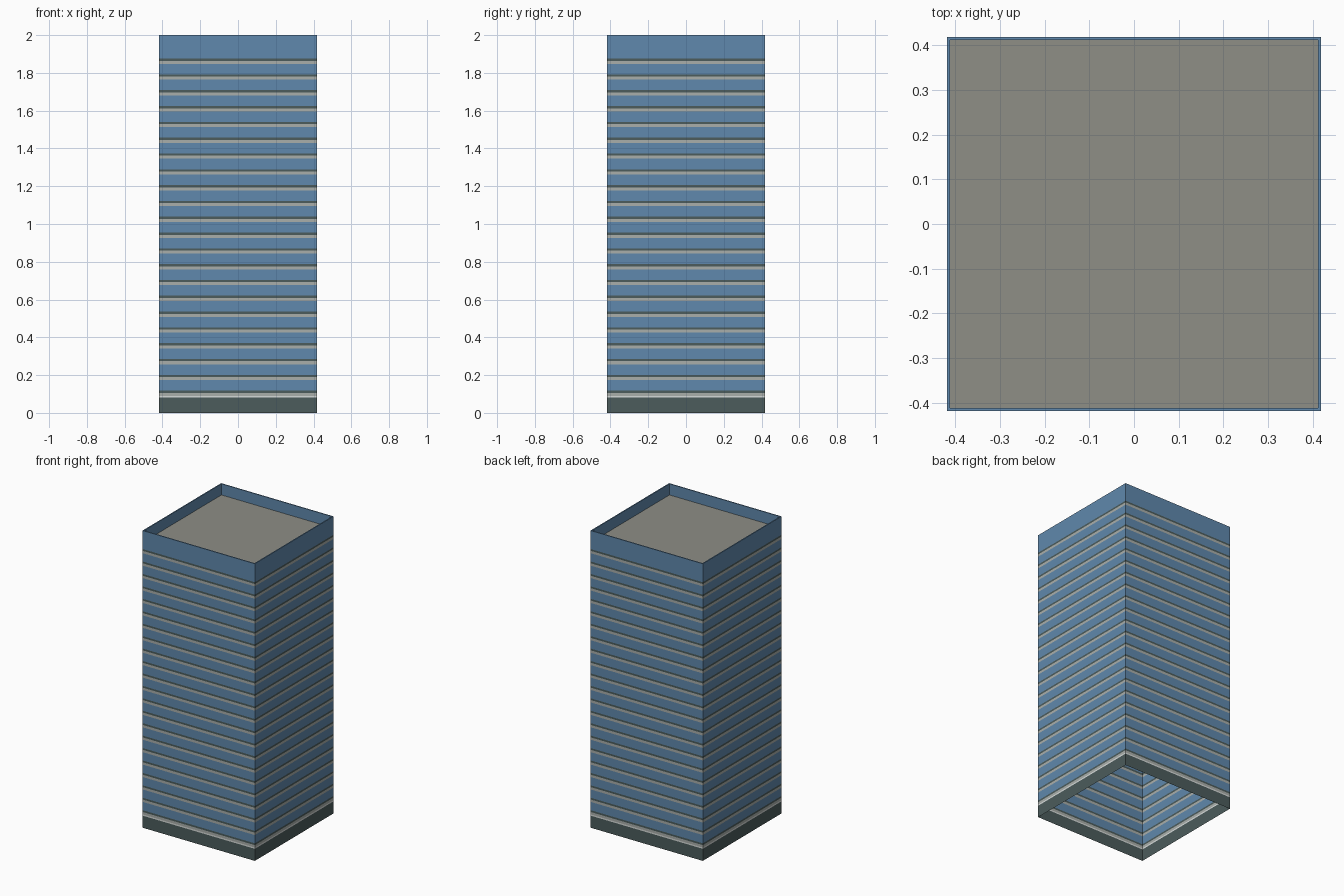
import bpy
import bmesh

cube = bpy.data.objects.get("Cube")
if cube:
    bpy.data.objects.remove(cube, do_unlink=True)


def linear(c):
    c /= 255
    return c / 12.92 if c <= 0.04045 else ((c + 0.055) / 1.055) ** 2.4


def material(name, *rgb):
    col = [linear(c) for c in rgb] + [1]
    m = bpy.data.materials.new(name)
    m.use_nodes = True
    m.diffuse_color = col
    m.node_tree.nodes["Principled BSDF"].inputs["Base Color"].default_value = col
    return m


glass = material("blue glass", 96, 137, 173)
dark = material("dark slate", 76, 92, 92)
sill = material("light grey sill", 170, 175, 171)
trim = material("pale trim", 214, 219, 218)
gravel = material("roof grey", 142, 142, 134)

HALF = 0.418      # half width of the tower
LIP = 0.007       # parapet thickness
FLOOR = 0.0837    # storey height
ROOF = 1.925
FLOORS = 22


def square_shell(name, rings, mats, cap=False):
    """Skin square rings given as (half width, z); one material per strip."""
    bm = bmesh.new()
    loops = [[bm.verts.new((sx * h, sy * h, z))
              for sx, sy in ((-1, -1), (1, -1), (1, 1), (-1, 1))]
             for h, z in rings]
    slots = list(dict.fromkeys(mats))
    for low, high, mat in zip(loops, loops[1:], mats):
        for i in range(4):
            j = (i + 1) % 4
            face = bm.faces.new((low[i], low[j], high[j], high[i]))
            face.material_index = slots.index(mat)
    if cap:
        bm.faces.new(loops[-1]).material_index = slots.index(mats[-1])
    mesh = bpy.data.meshes.new(name)
    bm.to_mesh(mesh)
    bm.free()
    for m in slots:
        mesh.materials.append(m)
    obj = bpy.data.objects.new(name, mesh)
    bpy.context.collection.objects.link(obj)
    return obj


# Ground storey: dark plinth with a pale trim line, open underneath
square_shell("ground_storey", [(HALF, 0), (HALF, 0.081), (HALF, 0.090)], [dark, trim])

# Facade: each storey is a sill, a dark joint and a glass strip
levels, colours = [0.090], []
for k in range(FLOORS):
    base = 0.090 + k * FLOOR
    levels += [base + 0.016, base + 0.028, base + FLOOR]
    colours += [sill, dark, glass]
levels[-1] = ROOF
square_shell("facade", [(HALF, z) for z in levels], colours)

# Parapet: outer face, thin top edge and inner face
square_shell("parapet",
             [(HALF, ROOF), (HALF, 2), (HALF - LIP, 2), (HALF - LIP, ROOF)],
             [glass] * 3)

# Flat roof deck inside the parapet
bpy.ops.mesh.primitive_plane_add(size=2 * (HALF - LIP), location=(0, 0, ROOF))
roof = bpy.context.object
roof.name = "roof_deck"
roof.data.materials.append(gravel)
